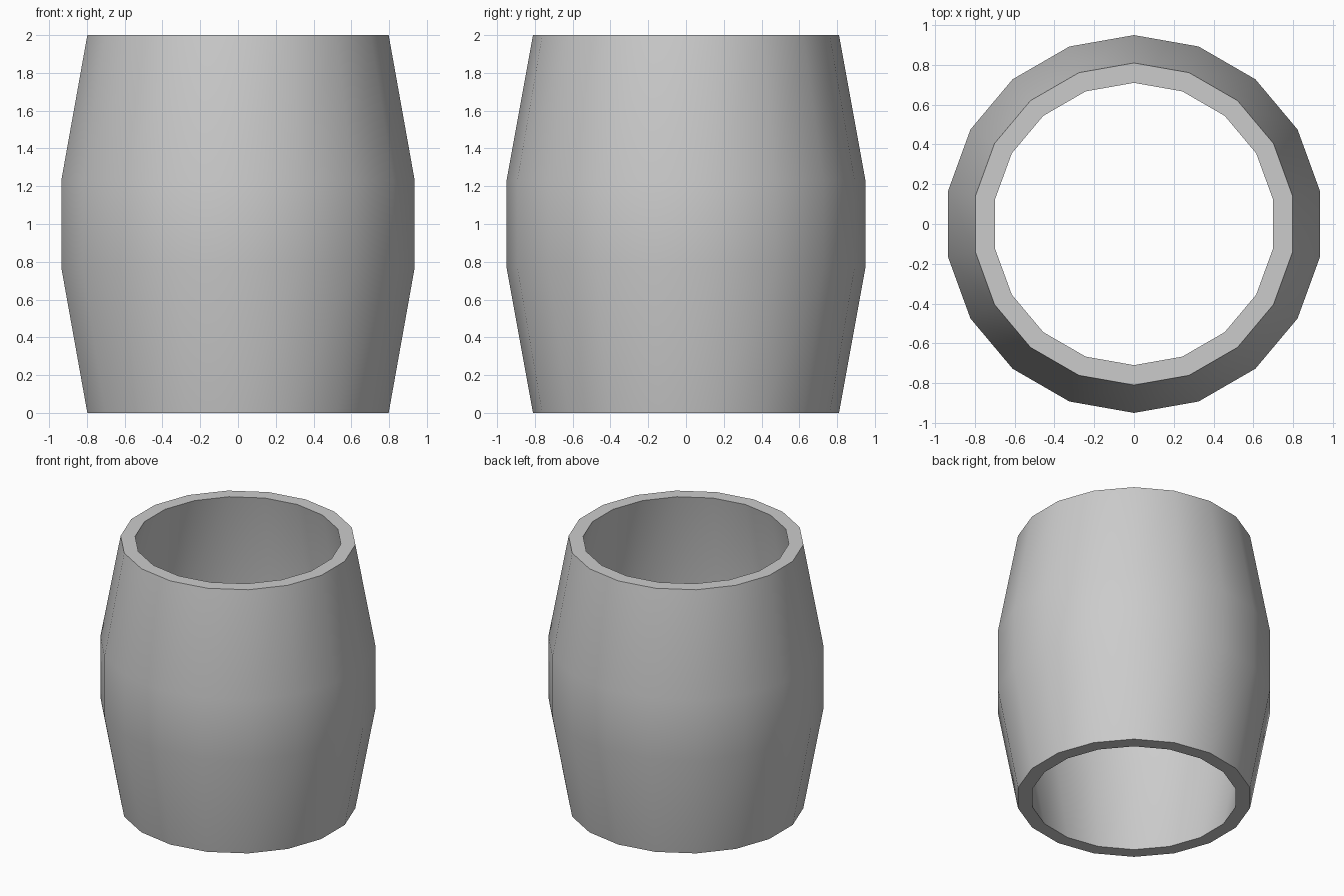
import bpy, bmesh
from math import cos, sin, pi

if "Cube" in bpy.data.objects:
    bpy.data.objects.remove(bpy.data.objects["Cube"])

SIDES = 18
WALL = 0.10
outer = [(0.81, 0.0), (0.95, 0.77), (0.95, 1.23), (0.81, 2.0)]
# Closed wall section: up the outside, back down the inside
section = outer + [(r - WALL, z) for r, z in reversed(outer)]

# Open barrel shell, spun from the wall section
bm = bmesh.new()
rings = []
for r, z in section:
    angles = [pi / 2 + 2 * pi * i / SIDES for i in range(SIDES)]
    rings.append([bm.verts.new((r * cos(a), r * sin(a), z)) for a in angles])
for k, low in enumerate(rings):
    high = rings[(k + 1) % len(rings)]
    for i in range(SIDES):
        j = (i + 1) % SIDES
        bm.faces.new((low[i], low[j], high[j], high[i]))
bmesh.ops.recalc_face_normals(bm, faces=bm.faces)
mesh = bpy.data.meshes.new("barrel_shell")
bm.to_mesh(mesh)
bm.free()
shell = bpy.data.objects.new("barrel_shell", mesh)
bpy.context.collection.objects.link(shell)

# Smooth walls with crisp rims
bpy.context.view_layer.objects.active = shell
shell.select_set(True)
bpy.ops.object.shade_smooth_by_angle(angle=pi / 6)
